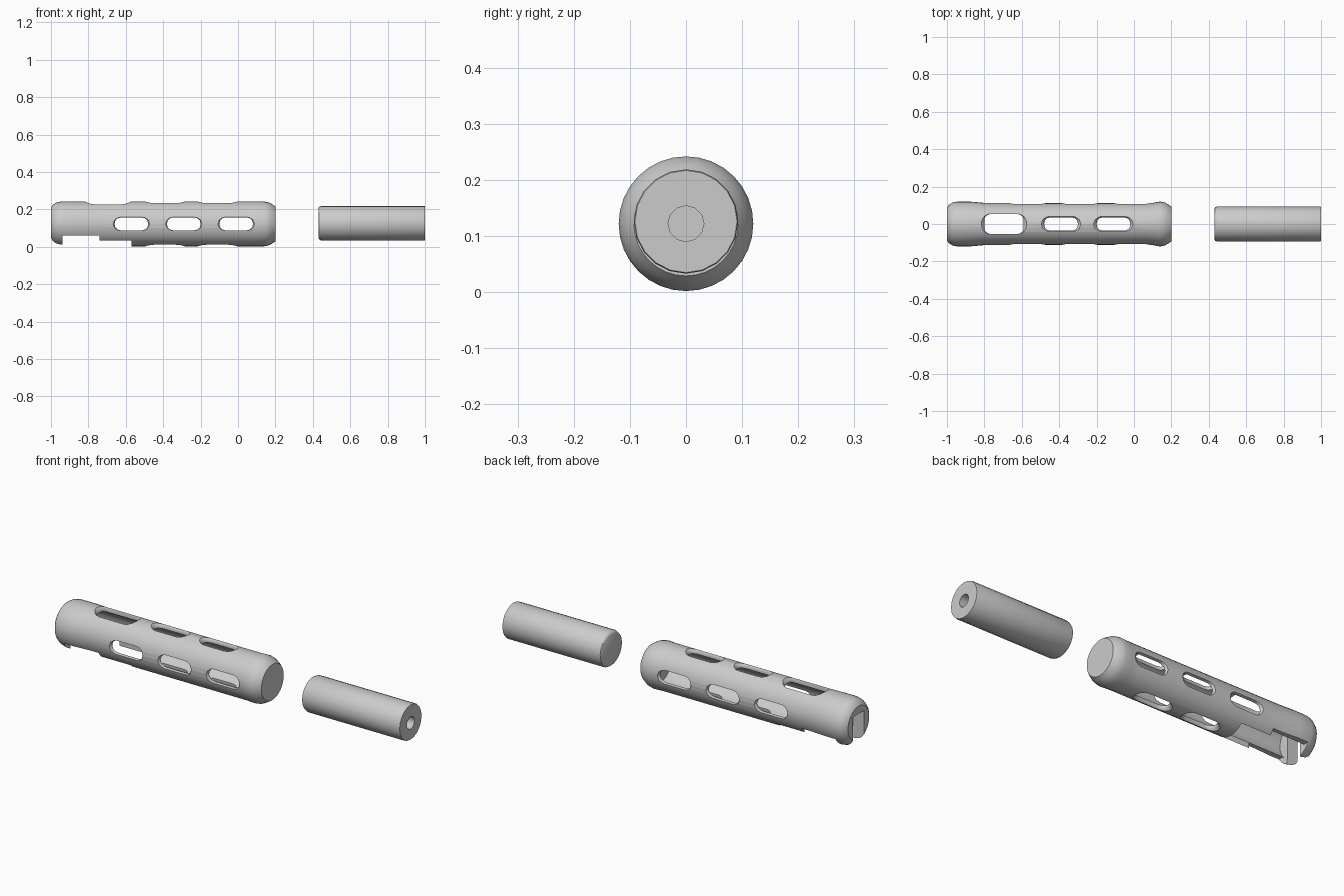
import bpy, bmesh, math

if "Cube" in bpy.data.objects:
    bpy.data.objects.remove(bpy.data.objects["Cube"])

CZ = 0.122  # axis height


def make(name, bm):
    bmesh.ops.recalc_face_normals(bm, faces=bm.faces)
    mesh = bpy.data.meshes.new(name)
    bm.to_mesh(mesh)
    bm.free()
    ob = bpy.data.objects.new(name, mesh)
    bpy.context.collection.objects.link(ob)
    return ob


def loft(name, rings):
    """Closed solid through equally sized rings of points."""
    bm = bmesh.new()
    rows = [[bm.verts.new(p) for p in r] for r in rings]
    n = len(rows[0])
    for a, b in zip(rows, rows[1:]):
        for i in range(n):
            j = (i + 1) % n
            bm.faces.new((a[i], a[j], b[j], b[i]))
    bm.faces.new(rows[0])
    bm.faces.new(rows[-1])
    return make(name, bm)


def lathe(name, profile, n):
    """Profile entries: x, radius in y, radius in z."""
    return loft(name, [[(x, ry * math.sin(2 * math.pi * i / n),
                         CZ + rz * math.cos(2 * math.pi * i / n)) for i in range(n)]
                       for x, ry, rz in profile])


def box(x0, x1, w, z0, z1):
    pts = [(-w, z0), (w, z0), (w, z1), (-w, z1)]
    return loft("cutter", [[(x, y, z) for y, z in pts] for x in (x0, x1)])


def slot(x0, x1, w, angle):
    """Rounded slot cutter flaring outwards, turned about the body axis."""
    cx, hx = (x0 + x1) / 2, (x1 - x0) / 2
    rad = 0.032
    rings = []
    for h, grow in ((0.06, 0), (0.1, 0), (0.108, 0.003), (0.116, 0.011), (0.135, 0.035)):
        ring = []
        for k, (sx, sy) in enumerate(((1, 1), (-1, 1), (-1, -1), (1, -1))):
            for s in range(4):
                a = math.pi / 2 * (k + s / 3)
                u = cx + sx * (hx - rad) + (rad + grow) * math.cos(a)
                v = sy * (w - rad) + (rad + grow) * math.sin(a)
                ring.append((u, v * math.cos(angle) + h * math.sin(angle),
                             CZ - v * math.sin(angle) + h * math.cos(angle)))
        rings.append(ring)
    return loft("cutter", rings)


def finish(ob, cutters, angle):
    bpy.context.view_layer.objects.active = ob
    for c in cutters:
        m = ob.modifiers.new("cut", 'BOOLEAN')
        m.operation, m.solver, m.object = 'DIFFERENCE', 'EXACT', c
        bpy.ops.object.modifier_apply(modifier=m.name)
        bpy.data.objects.remove(c)
    bpy.ops.object.select_all(action='DESELECT')
    ob.select_set(True)
    bpy.ops.object.shade_smooth_by_angle(angle=math.radians(angle))


# Hollow sleeve, slightly flattened on its sides
sleeve = lathe("slotted_sleeve", [
    (-1.0, .088, .088), (-.99, .102, .102), (-.972, .114, .114), (-.945, .12, .12),
    (-.88, .12, .12), (-.80, .113, .12), (-.6, .112, .12), (.05, .112, .12),
    (.10, .113, .12), (.14, .12, .12), (.165, .115, .115), (.185, .104, .104),
    (.2, .093, .093)], 32)
cuts = [lathe("cutter", [(-.94, .097, .097), (.15, .097, .097)], 32)]

# Windows: front and back, top and bottom, and the wide top one
for x in (-.66, -.38, -.10):
    cuts += [slot(x, x + .18, .034, s * math.pi / 2) for s in (-1, 1)]
for x in (-.48, -.20):
    cuts += [slot(x, x + .18, .035, a) for a in (0, math.pi)]
cuts.append(slot(-.80, -.59, .053, 0))

# Stepped opening underneath and the notch through the end cap
cuts.append(box(-.938, -.74, .14, -.05, .06))
cuts.append(box(-.80, -.57, .075, -.05, .09))
cuts.append(box(-1.05, -.90, .045, -.05, .17))
finish(sleeve, cuts, 35)

# Separate core with a small blind hole in its right end
core = lathe("inner_core", [
    (.43, .084, .080), (.434, .090, .087), (.445, .093, .093), (.994, .093, .093),
    (1.0, .091, .091)], 20)
core.location.z = .004
bpy.context.view_layer.update()
hole = lathe("cutter", [(.9, .032, .032), (1.05, .032, .032)], 12)
finish(core, [hole], 35)
